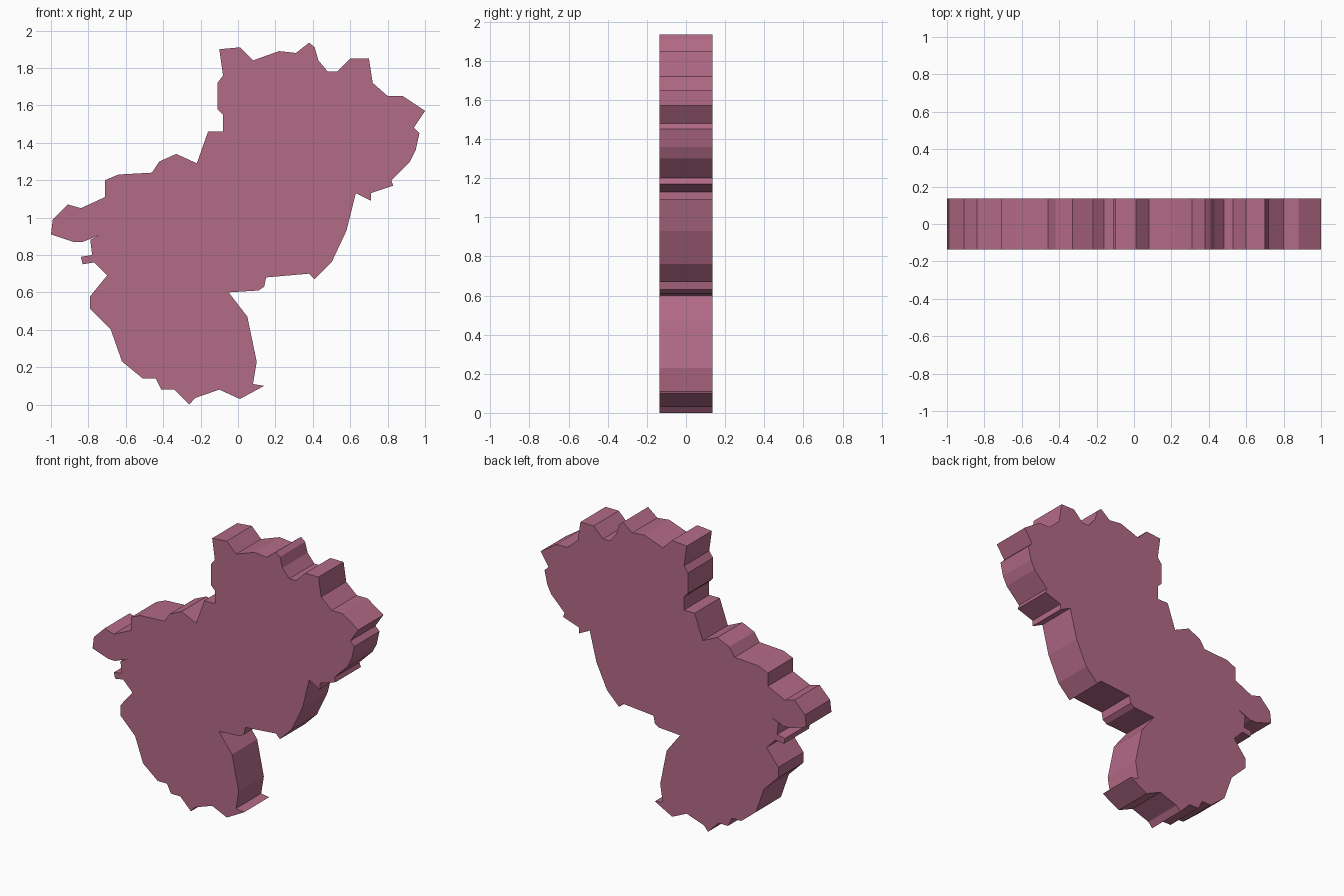
import bpy, bmesh

HALF_DEPTH = 0.135

# Silhouette as seen from the front (x, z), clockwise from the lowest tip
outline = [
    (-.26, 0), (-.34, .08), (-.41, .08), (-.44, .14), (-.51, .14), (-.62, .23),
    (-.68, .4), (-.79, .51), (-.79, .58), (-.7, .69), (-.77, .76), (-.83, .75),
    (-.84, .79), (-.78, .80), (-.79, .88), (-.73, .91), (-.83, .87), (-.88, .87),
    (-1, .91), (-.99, .99), (-.91, 1.07), (-.84, 1.05), (-.71, 1.11), (-.71, 1.2),
    (-.64, 1.23), (-.46, 1.24), (-.42, 1.3), (-.33, 1.34), (-.22, 1.29), (-.16, 1.46),
    (-.08, 1.46), (-.08, 1.55), (-.11, 1.58), (-.11, 1.72), (-.08, 1.76), (-.1, 1.9),
    (.01, 1.91), (.08, 1.84), (.22, 1.89), (.31, 1.88), (.38, 1.935), (.41, 1.91),
    (.43, 1.84), (.48, 1.78), (.53, 1.78), (.6, 1.85), (.7, 1.85), (.72, 1.72),
    (.8, 1.65), (.88, 1.65), (1, 1.57), (.94, 1.48), (.97, 1.45), (.95, 1.36),
    (.92, 1.3), (.82, 1.2), (.83, 1.17), (.71, 1.13), (.71, 1.09), (.63, 1.13),
    (.58, .93), (.5, .76), (.41, .67), (.38, .7), (.15, .68), (.14, .63),
    (.11, .61), (-.05, .6), (.05, .47), (.1, .23), (.08, .11), (.14, .1),
    (.01, .03), (-.10, .08), (-.23, .035),
]

# Front face, extruded straight back into a slab
bm = bmesh.new()
front = bm.faces.new([bm.verts.new((x, -HALF_DEPTH, z)) for x, z in outline])
result = bmesh.ops.extrude_face_region(bm, geom=[front], use_keep_orig=True)
back = [v for v in result["geom"] if isinstance(v, bmesh.types.BMVert)]
bmesh.ops.translate(bm, verts=back, vec=(0, 2 * HALF_DEPTH, 0))
bmesh.ops.recalc_face_normals(bm, faces=bm.faces)
bmesh.ops.triangulate(bm, faces=[f for f in bm.faces if len(f.verts) > 4])

mesh = bpy.data.meshes.new("map_slab")
bm.to_mesh(mesh)
bm.free()
slab = bpy.data.objects.new("map_slab", mesh)
bpy.context.collection.objects.link(slab)

# Dusty rose colour
rose = bpy.data.materials.new("dusty_rose")
rose.diffuse_color = (0.45, 0.145, 0.24, 1)
mesh.materials.append(rose)
